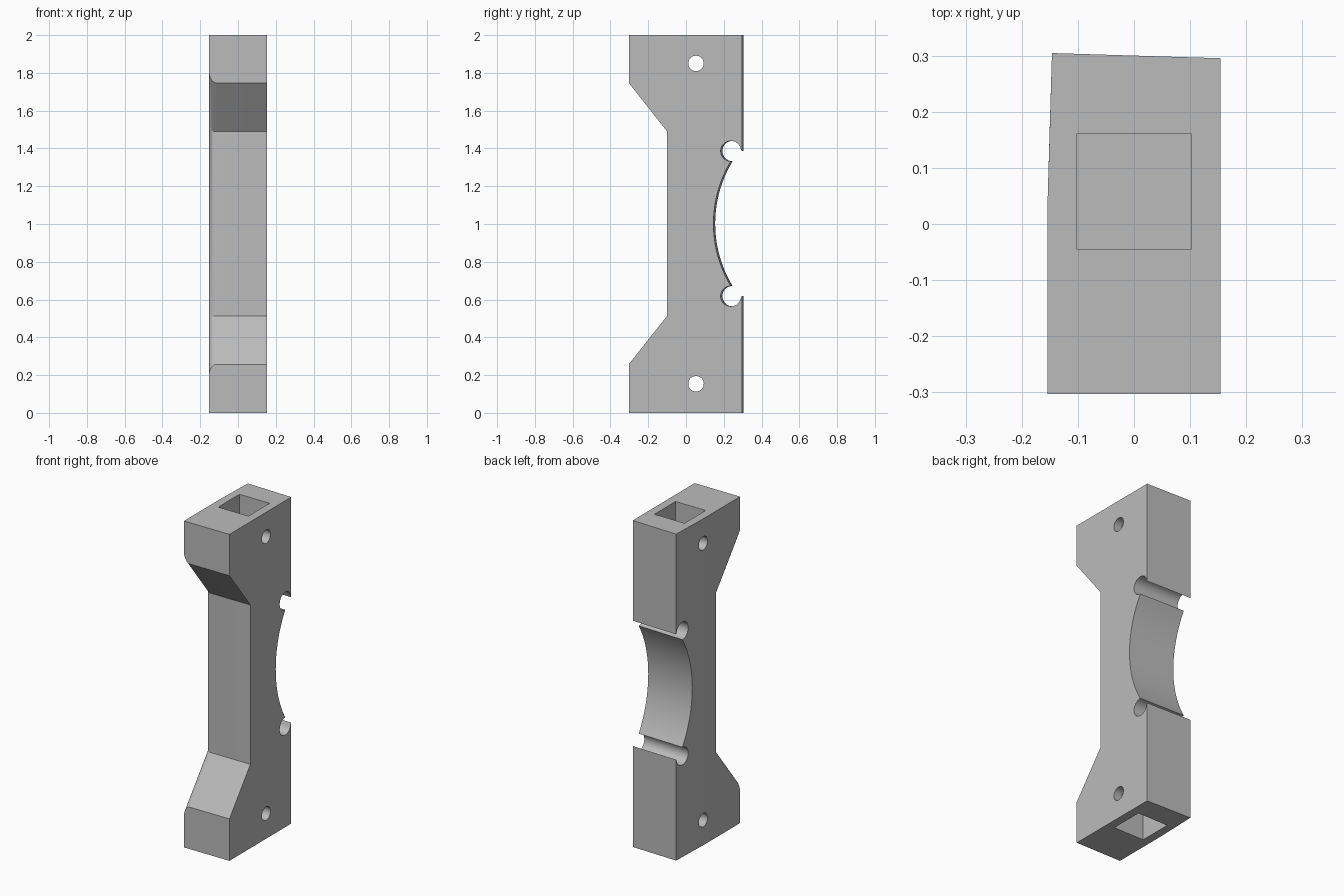
import bpy, bmesh, math
from mathutils import Vector

old = bpy.data.objects.get("Cube")
if old:
    bpy.data.objects.remove(old, do_unlink=True)

HALF_W, HEIGHT, MID = 0.154, 2.0, 1.002
DRAFT, DRAFT_Y = 0.03, 0.04

grey = bpy.data.materials.new("light grey")
grey.use_nodes = True
grey.diffuse_color = (0.5, 0.5, 0.5, 1)
grey.node_tree.nodes["Principled BSDF"].inputs["Base Color"].default_value = (0.5, 0.5, 0.5, 1)


def arc(cy, cz, r, start, end, n):
    """Points (y, z) along an arc, angles in degrees."""
    angles = [math.radians(start + (end - start) * i / n) for i in range(n + 1)]
    return [(cy + r * math.cos(a), cz + r * math.sin(a)) for a in angles]


# Side profile: upper half, then its mirror below the middle
relief = arc(0.242, MID + 0.384, 0.054, 0, 270, 24)
rim_y, rim_z = relief[-1]
rise, sag = rim_z - MID, rim_y - 0.15
radius = (rise ** 2 + sag ** 2) / (2 * sag)
sweep = math.degrees(math.asin(rise / radius))
saddle = arc(0.15 + radius, MID, radius, 180 - sweep, 180, 16)
upper = [(-0.1, MID + 0.488), (-0.303, MID + 0.745), (-0.303, HEIGHT),
         (0.3, HEIGHT), (0.3, relief[0][1])] + relief[1:] + saddle[1:]
lower = [(y, max(0, 2 * MID - z)) for y, z in reversed(upper[:-1])]
lower = [(y, 0 if z < 0.01 else z) for y, z in lower]
profile = upper + lower

# Extrude the profile across the width
bm = bmesh.new()
face = bm.faces.new([bm.verts.new((-HALF_W, y, z)) for y, z in profile])
ext = bmesh.ops.extrude_face_region(bm, geom=[face])
bmesh.ops.translate(bm, vec=(2 * HALF_W, 0, 0),
                    verts=[g for g in ext["geom"] if isinstance(g, bmesh.types.BMVert)])
bmesh.ops.recalc_face_normals(bm, faces=bm.faces)

# Round the three waist edges on the right-hand side
waist = [e for e in bm.edges
         if all(v.co.x < 0 and v.co.y < -0.05 and 0.2 < v.co.z < 1.8 for v in e.verts)]
bmesh.ops.bevel(bm, geom=waist, offset=0.04, segments=8, profile=0.5,
                affect='EDGES', clamp_overlap=False)

# Slight draft on the rear half
bmesh.ops.bisect_plane(bm, geom=bm.verts[:] + bm.edges[:] + bm.faces[:], dist=1e-5,
                       plane_co=Vector((0, DRAFT_Y, 0)), plane_no=Vector((0, 1, 0)))
for v in bm.verts:
    if v.co.y > DRAFT_Y + 0.001:
        x = v.co.x
        if x < 0:
            v.co.x += DRAFT * (v.co.y - DRAFT_Y)
        v.co.y -= DRAFT * x

mesh = bpy.data.meshes.new("bracket_body")
bm.to_mesh(mesh)
bm.free()
mesh.materials.append(grey)
body = bpy.data.objects.new("bracket_body", mesh)
bpy.context.collection.objects.link(body)


def cut(cutter, name):
    """Subtract a helper from the body and hide it."""
    cutter.name = name
    cutter.hide_render = True
    cutter.hide_set(True)
    cutter.data.materials.append(grey)
    mod = body.modifiers.new(name, 'BOOLEAN')
    mod.operation = 'DIFFERENCE'
    mod.solver = 'EXACT'
    mod.object = cutter
    bpy.context.view_layer.objects.active = body
    bpy.ops.object.modifier_apply(modifier=name)
    bpy.data.objects.remove(cutter, do_unlink=True)


# Square end sockets and the pin holes through them
DEPTH = 0.3
for end, z, pin_z in (("top", HEIGHT, MID + 0.848), ("bottom", 0, MID - 0.848)):
    bpy.ops.mesh.primitive_cube_add(size=1, location=(0, 0.0575, z))
    socket = bpy.context.object
    socket.scale = (0.205, 0.205, 2 * DEPTH)
    cut(socket, end + "_socket_cutter")
    bpy.ops.mesh.primitive_cylinder_add(vertices=32, radius=0.041, depth=1,
                                        location=(0, 0.053, pin_z),
                                        rotation=(0, math.pi / 2, 0))
    cut(bpy.context.object, end + "_pin_hole_cutter")

# Smooth curved surfaces, keep hard edges
bpy.ops.object.select_all(action='DESELECT')
body.select_set(True)
bpy.context.view_layer.objects.active = body
bpy.ops.object.shade_smooth_by_angle(angle=math.radians(25))
